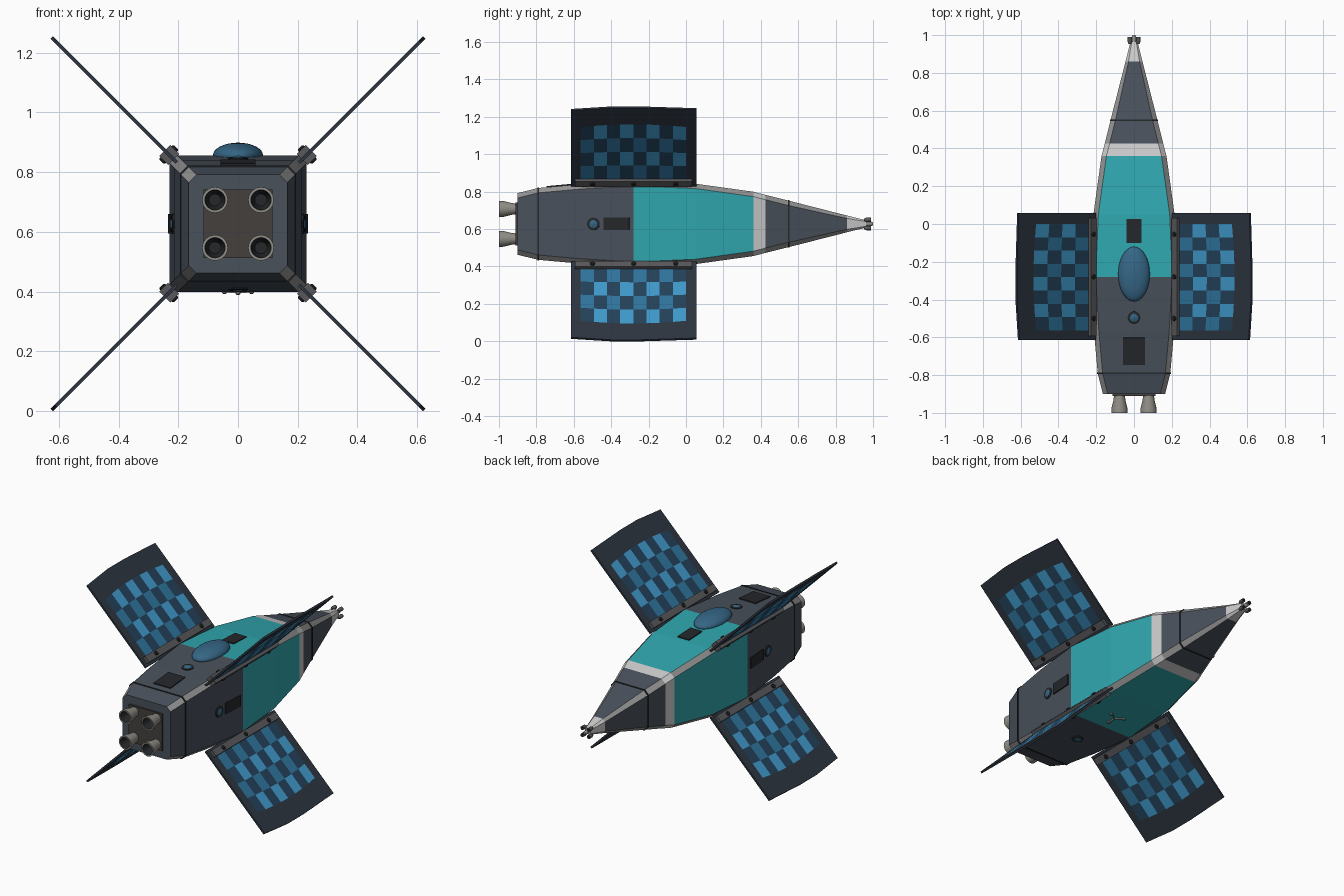
import bpy, bmesh, math
from mathutils import Matrix, Vector

if "Cube" in bpy.data.objects:
    bpy.data.objects.remove(bpy.data.objects["Cube"])

CZ = 0.627  # height of the hull axis


def mat(name, r, g, b):
    m = bpy.data.materials.new(name)
    m.diffuse_color = (r ** 2.2, g ** 2.2, b ** 2.2, 1)
    m.use_nodes = True
    m.node_tree.nodes["Principled BSDF"].inputs["Base Color"].default_value = m.diffuse_color
    return m


DARK = mat("dark_hull", .29, .32, .36)
TEAL = mat("teal", .20, .65, .68)
WHITE = mat("white", .84, .84, .85)
STRIP = mat("strip_grey", .58, .58, .58)
BLACK = mat("black", .16, .17, .18)
FRAME = mat("panel_frame", .19, .22, .26)
RAIL = mat("rail_grey", .35, .35, .36)
METAL = mat("nozzle_metal", .56, .55, .52)
PLATE = mat("engine_plate", .27, .26, .25)
GLASS = mat("blue_glass", .22, .40, .52)
CELLS = [mat("cell_dark", .16, .27, .36), mat("cell_mid", .20, .46, .62),
         mat("cell_bright", .26, .60, .80)]


def turn(deg):
    """Rotate about the hull axis; 0 = top."""
    return Matrix.Translation((0, 0, CZ)) @ Matrix.Rotation(math.radians(deg), 4, 'Y')


def make(name, verts, faces, mats, idx=None, m=Matrix(), fix=True):
    me = bpy.data.meshes.new(name)
    me.from_pydata(verts, [], faces)
    for x in mats:
        me.materials.append(x)
    if idx:
        me.polygons.foreach_set("material_index", idx)
    me.transform(m)
    if fix:
        bm = bmesh.new()
        bm.from_mesh(me)
        bmesh.ops.recalc_face_normals(bm, faces=bm.faces)
        bm.to_mesh(me)
        bm.free()
    ob = bpy.data.objects.new(name, me)
    bpy.context.collection.objects.link(ob)
    return ob


def box(name, c, s, material, m):
    v = [(c[0] + a * s[0] / 2, c[1] + b * s[1] / 2, c[2] + d * s[2] / 2)
         for a in (-1, 1) for b in (-1, 1) for d in (-1, 1)]
    f = [(0, 1, 3, 2), (4, 6, 7, 5), (0, 4, 5, 1), (2, 3, 7, 6), (0, 2, 6, 4), (1, 5, 7, 3)]
    return make(name, v, f, [material], m=m)


def lathe(name, prof, mats, m, n=24, idx=None):
    """Revolve (radius, height) points about local z, capped at both ends."""
    v = [(r * math.cos(2 * math.pi * i / n), r * math.sin(2 * math.pi * i / n), z)
         for r, z in prof for i in range(n)]
    f, mi = [], []
    for k in range(len(prof) - 1):
        for i in range(n):
            j = (i + 1) % n
            f.append((k * n + i, k * n + j, k * n + n + j, k * n + n + i))
            mi.append(idx[k] if idx else 0)
    f += [tuple(range(n)), tuple(range(len(v) - n, len(v)))]
    mi += [0, idx[-1] if idx else 0]
    ob = make(name, v, f, mats, mi, m)
    bpy.context.view_layer.objects.active = ob
    ob.select_set(True)
    bpy.ops.object.shade_smooth_by_angle(angle=math.radians(35))
    ob.select_set(False)
    return ob


# Hull: chamfered square sections (y, half width)
ST = [(-.9, .165), (-.79, .192), (-.57, .212), (-.28, .229), (.05, .215), (.36, .172),
      (.425, .155), (.55, .124), (.86, .045), (.965, .019)]
BAND = [0, 0, 0, 1, 1, 2, 0, 0, 2]


def half(y):
    for (a, p), (b, q) in zip(ST, ST[1:]):
        if a <= y <= b:
            return p + (q - p) * (y - a) / (b - a), (q - p) / (b - a)


def ring(y, h):
    c = min(.026, h * .35)
    k = h - c
    pts = [(h, -k), (h, k), (k, h), (-k, h), (-h, k), (-h, -k), (-k, -h), (k, -h)]
    return [(x, y, CZ + z) for x, z in pts]


def loft(name, stations, mats, bands, strips):
    v = [p for y, h in stations for p in ring(y, h)]
    f, mi = [], []
    for s in range(len(stations) - 1):
        for i in range(8):
            j = (i + 1) % 8
            f.append((s * 8 + i, s * 8 + j, s * 8 + 8 + j, s * 8 + 8 + i))
            mi.append(3 if strips and i % 2 and bands[s] != 2 else bands[s])
    f += [tuple(range(8)), tuple(range(len(v) - 8, len(v)))]
    return make(name, v, f, mats, mi + [bands[0], bands[-1]])


loft("hull", ST, [DARK, TEAL, WHITE, STRIP], BAND, True)
for y in (-.79, .55):
    h, s = half(y)
    loft("hull_seam", [(y - .004, h + .003), (y + .004, h + .003)], [BLACK], [0], False)


def on_face(deg, y):
    """Frame lying on a hull side at station y, local z outward."""
    h, s = half(y)
    return turn(deg) @ Matrix.Translation((0, y, h)) @ Matrix.Rotation(math.atan(s), 4, 'X')


# Portholes on all four sides
for a in (0, 90, 180, 270):
    lathe("porthole", [(.034, -.01), (.034, .004), (.028, .007), (.021, .006), (.012, .010), (.004, .012)],
          [BLACK, GLASS], on_face(a, -.495), 20, [0, 0, 0, 1, 1])
# Hatches
for a in (90, 270):
    box("side_hatch", (0, 0, 0), (.066, .138, .014), BLACK, on_face(a, -.372))
box("front_hatch", (0, 0, 0), (.08, .128, .012), BLACK, on_face(0, -.037))
box("rear_hatch", (0, 0, 0), (.116, .145, .012), BLACK, on_face(0, -.674))

# Canopy dome
bpy.ops.mesh.primitive_uv_sphere_add(segments=32, ring_count=16, location=(0, -.265, .856))
dome = bpy.context.object
dome.name = "canopy_dome"
dome.scale = (.084, .145, .043)
dome.data.materials.append(GLASS)
bpy.ops.object.shade_smooth()

# Belly antenna: crossed rods with round tips
for i in range(3):
    m = on_face(180, -.17) @ Matrix.Rotation(math.radians(30 + 120 * i), 4, 'Z')
    box("antenna_rod", (.025, 0, .003), (.05, .006, .008), METAL, m)
    lathe("antenna_tip", [(.009, -.004), (.009, .008), (.005, .011)], [METAL],
          m @ Matrix.Translation((.052, 0, 0)), 10)

# Engine plate and four nozzles
box("engine_plate", (0, -.903, 0), (.23, .016, .23), PLATE, turn(0))
for x in (-.077, .077):
    for z in (-.08, .08):
        lathe("engine_nozzle", [(.029, 0), (.031, .03), (.042, .075), (.043, .1), (.034, .1), (.03, .06), (.02, .03)],
              [METAL, BLACK], Matrix.Translation((x, -.9, CZ + z)) @ Matrix.Rotation(math.pi / 2, 4, 'X'),
              24, [0, 0, 0, 0, 1, 1])

# Nose thrusters
fwd = Matrix.Rotation(-math.pi / 2, 4, 'X')
for x in (-.022, .022):
    for z in (-.022, .022):
        lathe("nose_thruster", [(.007, 0), (.012, .012), (.012, .036), (.007, .036), (.005, .02)], [RAIL, BLACK],
              Matrix.Translation((x, .953, CZ + z)) @ fwd, 12, [0, 0, 0, 1])
lathe("nose_probe", [(.012, 0), (.012, .03), (.007, .04)], [METAL], Matrix.Translation((0, .96, CZ)) @ fwd, 12)

# Four diagonal solar wings: local x radial, y along hull
T = .006
OUT = [(.29, -.615), (.863, -.615), (.882, -.4), (.882, -.24), (.869, .057), (.29, .057)]
NY, NR = 8, 4
for a in (45, 135, 225, 315):
    m = turn(a - 90)
    n = len(OUT)
    v = [(r, y, s) for s in (-T, T) for r, y in OUT]
    f = [tuple(range(n)), tuple(range(n, 2 * n))]
    f += [(i, (i + 1) % n, (i + 1) % n + n, i + n) for i in range(n)]
    make("wing_panel", v, f, [FRAME], m=m)

    # Checkered cells on both faces
    v, f, mi = [], [], []
    for s in (-1, 1):
        base = len(v)
        for i in range(NY + 1):
            y = -.563 + .563 * i / NY
            bow = -.02 * ((i - 4) / 4) ** 2
            v += [(.345 + (.415 + bow) * j / NR, y, s * (T + .0015)) for j in range(NR + 1)]
        for i in range(NY):
            for j in range(NR):
                p = base + i * (NR + 1) + j
                q = (p, p + 1, p + NR + 2, p + NR + 1)
                f.append(q if s > 0 else q[::-1])
                mi.append(0 if (i + j) % 2 else 1 + j % 2)
    make("solar_cells", v, f, CELLS, mi, m, fix=False)

    # Mounting rail with bolts
    box("wing_rail", (.326, -.28, 0), (.042, .625, .052), RAIL, m)
    for y in (-.5, -.28, -.055):
        for s in (-1, 1):
            lathe("rail_bolt", [(.013, 0), (.013, .030), (.009, .034)], [BLACK],
                  m @ Matrix.Translation((.328, y, 0)) @ Matrix.Rotation(0 if s > 0 else math.pi, 4, 'X'), 10)
